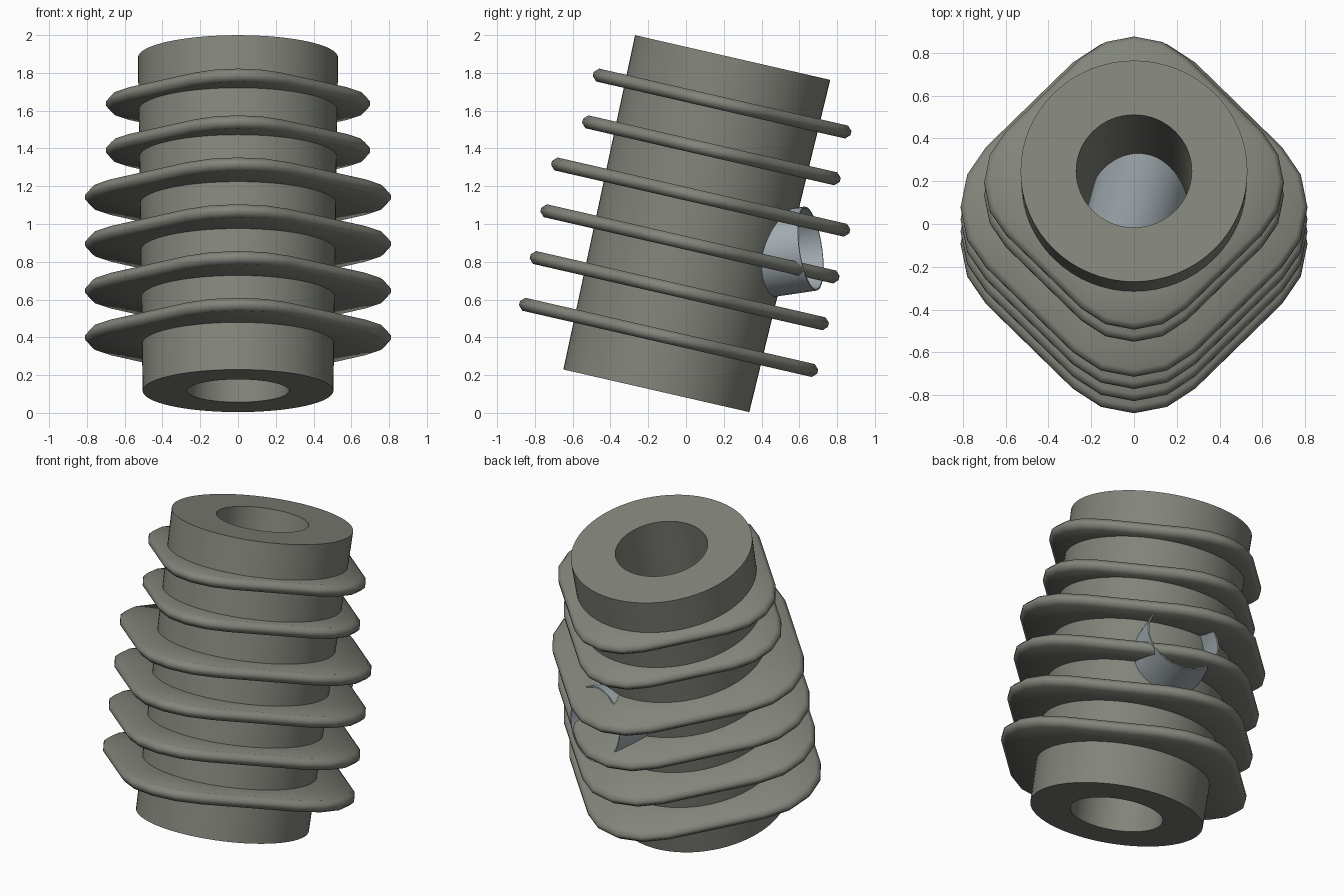
import bpy, bmesh, math
from mathutils import Vector, Matrix

if "Cube" in bpy.data.objects:
    bpy.data.objects.remove(bpy.data.objects["Cube"], do_unlink=True)


def material(name, rgb):
    mat = bpy.data.materials.new(name)
    mat.use_nodes = True
    color = (*rgb, 1)
    mat.diffuse_color = color
    mat.node_tree.nodes["Principled BSDF"].inputs["Base Color"].default_value = color
    return mat


olive = material("olive grey", (0.225, 0.235, 0.20))
steel = material("pale blue grey", (0.36, 0.41, 0.44))

# Leaning cylinder axis shared by the barrel and its fins
LEAN = Matrix.Translation((0, -0.157, 0.117)) @ Matrix.Rotation(math.radians(-12.9), 4, 'X')


def loft(name, rings, mat, matrix, closed=True, angle=40):
    """Skin a list of point rings with quads; closed joins last ring to first."""
    bm = bmesh.new()
    loops = [[bm.verts.new(p) for p in ring] for ring in rings]
    pairs = list(zip(loops, loops[1:]))
    if closed:
        pairs.append((loops[-1], loops[0]))
    for a, b in pairs:
        for i in range(len(a)):
            j = (i + 1) % len(a)
            bm.faces.new((a[i], a[j], b[j], b[i]))
    bmesh.ops.recalc_face_normals(bm, faces=bm.faces)
    mesh = bpy.data.meshes.new(name)
    bm.to_mesh(mesh)
    bm.free()
    obj = bpy.data.objects.new(name, mesh)
    bpy.context.collection.objects.link(obj)
    mesh.materials.append(mat)
    obj.matrix_world = matrix
    bpy.ops.object.select_all(action='DESELECT')
    obj.select_set(True)
    bpy.context.view_layer.objects.active = obj
    bpy.ops.object.shade_smooth_by_angle(angle=math.radians(angle))
    return obj


def circle(radius, z, count=64):
    return [Vector((radius * math.cos(t), radius * math.sin(t), z))
            for t in (2 * math.pi * i / count for i in range(count))]


# Barrel: slightly flared, with a straight bore right through
LENGTH = 1.81
loft("barrel", [circle(0.505, 0), circle(0.53, LENGTH),
                circle(0.27, LENGTH), circle(0.27, 0)], olive, LEAN)


# Cooling fins: diamond plates with rounded corners and softened rims
def diamond(reach, inset, z, steps=4):
    corner = reach / 2
    points = []
    for quarter in range(4):
        mid = quarter * math.pi / 2
        centre = Vector((math.cos(mid), math.sin(mid), 0)) * corner
        for k in range(steps + 1):
            t = mid + (k / steps - 0.5) * math.pi / 2
            points.append(centre + Vector((math.cos(t), math.sin(t), 0)) * (corner - inset)
                          + Vector((0, 0, z)))
    return points


def fin(name, reach, height):
    half, soft = 0.035, 0.024
    rim = [diamond(reach, soft, -half), diamond(reach, 0, soft - half),
           diamond(reach, 0, half - soft), diamond(reach, soft, half)]

    def collar(z):
        return [Vector((p.x, p.y, 0)).normalized() * 0.45 + Vector((0, 0, z)) for p in rim[0]]

    loft(name, [collar(-half), *rim, collar(half)], olive,
         LEAN @ Matrix.Translation((0, 0, height)), angle=60)


for i in range(6):
    fin(f"cooling_fin_{i + 1}", 0.81 if i < 4 else 0.70, 0.29 + i * 0.254)

# Port pipe: open tube entering the bore from the back
outer = Vector((0.18, 0.66, 0.87))
direction = Vector((0.27, 0.95, 0.14)).normalized()
aim = Matrix.Translation(outer) @ direction.to_track_quat('Z', 'Y').to_matrix().to_4x4()
loft("port_pipe", [circle(0.225, -0.78, 32), circle(0.225, 0, 32),
                   circle(0.217, 0, 32), circle(0.217, -0.78, 32)], steel, aim)
